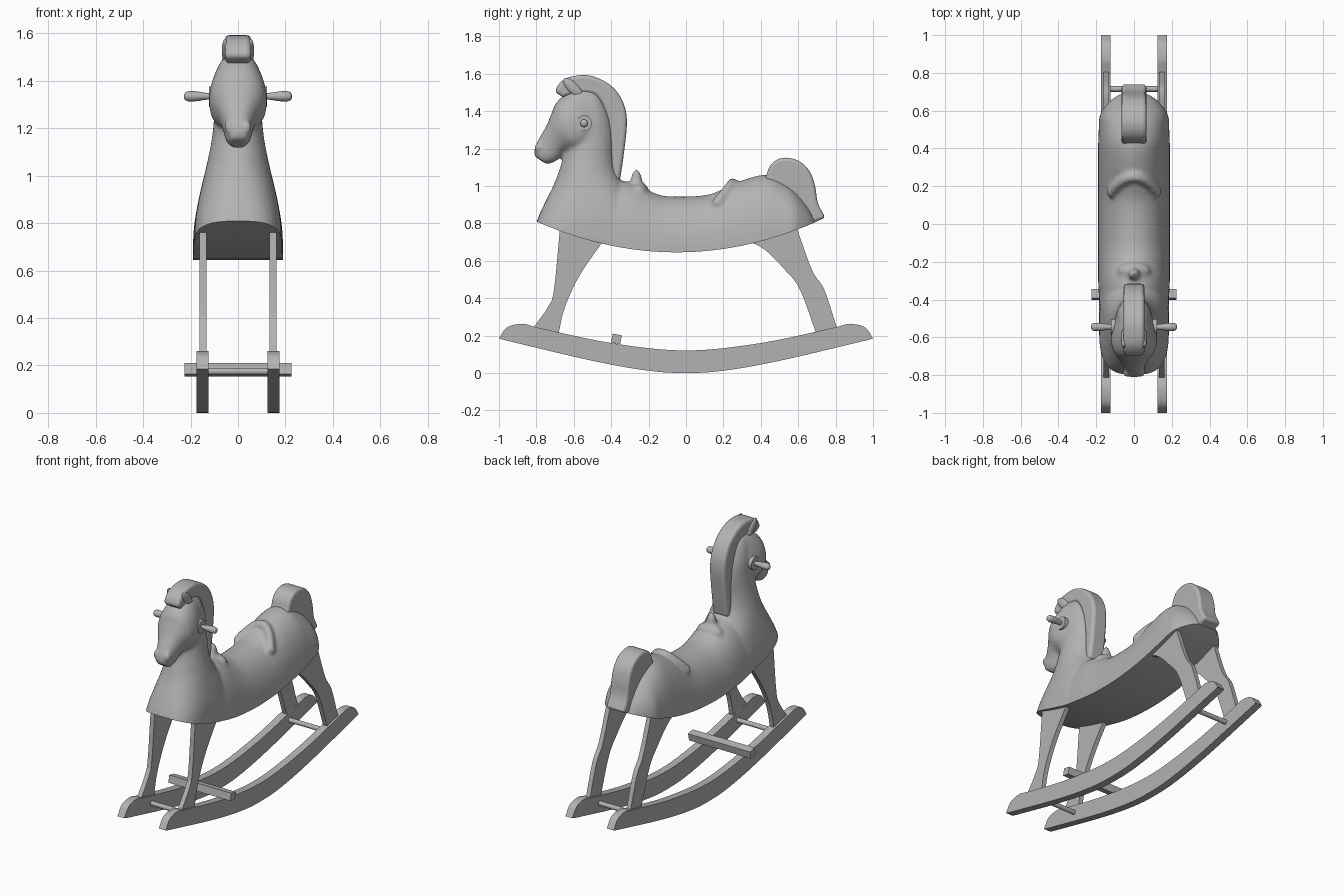
import bpy, bmesh, math
from mathutils import Matrix, Vector

if "Cube" in bpy.data.objects:
    bpy.data.objects.remove(bpy.data.objects["Cube"], do_unlink=True)

grey = bpy.data.materials.new("plain grey")
grey.use_nodes = True
grey.diffuse_color = (0.45, 0.45, 0.45, 1)
grey.node_tree.nodes["Principled BSDF"].inputs["Base Color"].default_value = grey.diffuse_color


def spline(pts, n=5):
    """Smooth open curve through tuples of any size."""
    p = [Vector(q) for q in pts]
    p = [2 * p[0] - p[1]] + p + [2 * p[-1] - p[-2]]
    out = []
    for a, b, c, d in zip(p, p[1:], p[2:], p[3:]):
        for i in range(n):
            t = i / n
            out.append((2 * b + (c - a) * t + (2 * a - 5 * b + 4 * c - d) * t * t
                        + (3 * b - a - 3 * c + d) * t ** 3) / 2)
    return out + [p[-2]]


def finish(name, bm, angle=40):
    bmesh.ops.recalc_face_normals(bm, faces=bm.faces)
    mesh = bpy.data.meshes.new(name)
    bm.to_mesh(mesh)
    bm.free()
    mesh.materials.append(grey)
    ob = bpy.data.objects.new(name, mesh)
    bpy.context.collection.objects.link(ob)
    smooth(ob, angle)
    return ob


def smooth(ob, angle):
    bpy.ops.object.select_all(action="DESELECT")
    ob.select_set(True)
    bpy.context.view_layer.objects.active = ob
    bpy.ops.object.shade_smooth_by_angle(angle=math.radians(angle))


def apply(ob, kind, **settings):
    mod = ob.modifiers.new(kind.title(), kind)
    for key, value in settings.items():
        setattr(mod, key, value)
    bpy.context.view_layer.objects.active = ob
    bpy.ops.object.modifier_apply(modifier=mod.name)


def prism(name, profile, x0, x1, bevel=0):
    """Side profile in y, z extruded across x."""
    bm = bmesh.new()
    face = bm.faces.new([bm.verts.new((x0, p[0], p[1])) for p in profile])
    new = bmesh.ops.extrude_face_region(bm, geom=[face])["geom"]
    bmesh.ops.translate(bm, vec=(x1 - x0, 0, 0), verts=[g for g in new if isinstance(g, bmesh.types.BMVert)])
    ob = finish(name, bm)
    if bevel:
        apply(ob, "BEVEL", width=bevel, segments=3, limit_method="ANGLE", angle_limit=math.radians(60))
        smooth(ob, 35)
    return ob


def loft(bm, rings):
    rows = [[bm.verts.new(p) for p in ring] for ring in rings]
    n = len(rows[0])
    for a, b in zip(rows, rows[1:]):
        for i in range(n):
            bm.faces.new((a[i], a[(i + 1) % n], b[(i + 1) % n], b[i]))
    bm.faces.new(rows[0])
    bm.faces.new(rows[-1])


def oval(a, b, hw, power=2.0, n=32):
    """Rounded ring spanning points a to b (y, z) with half width hw in x."""
    ring = []
    for i in range(n):
        t = math.tau * i / n
        c, s = math.cos(t), math.sin(t)
        u = math.copysign(abs(c) ** (2 / power), c) / 2 + 0.5
        ring.append((hw * math.copysign(abs(s) ** (2 / power), s),
                     a[0] + (b[0] - a[0]) * u, a[1] + (b[1] - a[1]) * u))
    return ring


def ball(bm, loc, scale, tilt=0):
    m = Matrix.Translation(loc) @ Matrix.Rotation(math.radians(tilt), 4, "X") @ Matrix.Diagonal((*scale, 1))
    bmesh.ops.create_uvsphere(bm, u_segments=24, v_segments=14, radius=1, matrix=m)


def rod(bm, radius, length, matrix, end=None):
    bmesh.ops.create_cone(bm, cap_ends=True, segments=20, radius1=radius, radius2=end or radius,
                          depth=length, matrix=matrix)


def rim(y):
    return 0.645 + 0.165 * ((y + 0.05) / 0.75) ** 2


def part(name, builder, *args):
    bm = bmesh.new()
    builder(bm, *args)
    return finish(name, bm)


# Trunk: arched sections along y
def trunk_ring(y, top, hw):
    low = rim(y) - 0.04
    steps = [math.sin(math.pi / 2 * i / 12) for i in range(13)]
    right = [(hw * math.sqrt(1 - t ** 2.5), y, low + (top - low) * t) for t in steps]
    return right + [(-x, y, z) for x, y, z in right[-2::-1]]


trunk = [(-0.6, 0.95, 0.17), (-0.4, 1.02, 0.185), (-0.3, 1.02, 0.19), (-0.2, 0.975, 0.19),
         (-0.1, 0.945, 0.19), (0.1, 0.95, 0.19), (0.2, 0.985, 0.19), (0.3, 1.03, 0.19),
         (0.42, 1.06, 0.19), (0.5, 1.035, 0.187), (0.58, 0.98, 0.18), (0.65, 0.9, 0.13), (0.69, 0.83, 0.08)]
# Neck: height, front y, back y, half width
neck = [(0.70, -0.83, -0.2, 0.187), (0.82, -0.795, -0.25, 0.18), (0.92, -0.75, -0.28, 0.162),
        (1.0, -0.71, -0.33, 0.143), (1.08, -0.68, -0.37, 0.125), (1.16, -0.655, -0.385, 0.11),
        (1.26, -0.64, -0.385, 0.1), (1.36, -0.62, -0.4, 0.095), (1.46, -0.6, -0.44, 0.075), (1.52, -0.58, -0.48, 0.04)]
# Head: upper edge y z, lower edge y z, half width
head = [(-0.5, 1.54, -0.44, 1.42, 0.04), (-0.6, 1.52, -0.44, 1.33, 0.085), (-0.69, 1.45, -0.47, 1.25, 0.118),
        (-0.72, 1.385, -0.55, 1.19, 0.118), (-0.75, 1.315, -0.64, 1.185, 0.083),
        (-0.785, 1.255, -0.675, 1.15, 0.063), (-0.81, 1.2, -0.7, 1.13, 0.055), (-0.812, 1.16, -0.745, 1.115, 0.04)]

bm = bmesh.new()
loft(bm, [trunk_ring(*s) for s in spline(trunk, 4)])
loft(bm, [oval((f, z), (b, z), hw, 2 + max(0, 1.05 - z) * 4) for z, f, b, hw in spline(neck, 4)])
loft(bm, [oval((a, b), (c, d), hw, 2.3) for a, b, c, d, hw in spline(head, 4)])
# Saddle horn and raised seat back
ball(bm, (0, -0.265, 0.99), (0.035, 0.035, 0.1))
ball(bm, (0, -0.25, 0.97), (0.09, 0.05, 0.05))
for i in range(-8, 9):
    u = i / 8
    ball(bm, (0.12 * u, 0.25 - 0.08 * u * u, 1.01 - 0.1 * u * u), (0.025, 0.03, 0.033))
# Nostrils and cheeks
for side in (-1, 1):
    ball(bm, (side * 0.04, -0.79, 1.205), (0.018, 0.022, 0.026))
body = finish("horse_body", bm)
apply(body, "REMESH", mode="VOXEL", voxel_size=0.011)
apply(body, "SMOOTH", factor=0.5, iterations=6)
# Trim the underside to a clean curved rim
ys = [-1 + i / 20 for i in range(41)]
cutter = prism("underside_cutter", [(y, rim(y)) for y in ys] + [(1, 0.3), (-1, 0.3)], -0.4, 0.4)
cutter.hide_render = True
apply(body, "BOOLEAN", operation="DIFFERENCE", solver="EXACT", object=cutter)
bpy.data.objects.remove(cutter, do_unlink=True)
smooth(body, 40)

# Mane with forelock, and tail
mane = spline([(-0.66, 1.475), (-0.695, 1.505), (-0.675, 1.55), (-0.62, 1.583), (-0.513, 1.59), (-0.406, 1.54),
               (-0.342, 1.46), (-0.316, 1.353), (-0.33, 1.19), (-0.353, 1.03)])
mane += spline([(-0.4, 1.03), (-0.4, 1.2), (-0.42, 1.36), (-0.48, 1.48), (-0.58, 1.5)])
prism("mane", mane, -0.055, 0.055, 0.02)
tail = spline([(0.42, 1.03), (0.455, 1.115), (0.52, 1.15), (0.6, 1.135), (0.66, 1.08),
               (0.69, 1.0), (0.705, 0.91), (0.745, 0.83)])
tail += [(0.66, 0.795), (0.58, 0.88), (0.5, 0.97)]
prism("tail", tail, -0.065, 0.065, 0.025)

# Rocker, leg and foot profiles
rocker = spline([(-1, 0.185), (-0.955, 0.245), (-0.87, 0.262), (-0.78, 0.24), (-0.4, 0.16), (0, 0.12),
                 (0.4, 0.16), (0.78, 0.24), (0.87, 0.262), (0.955, 0.245), (1, 0.185)])
rocker += spline([(0.98, 0.178), (0.5, 0.065), (0.2, 0.012), (0, 0), (-0.2, 0.012), (-0.5, 0.065), (-0.98, 0.178)])
front_leg = spline([(-0.818, 0.24), (-0.738, 0.353), (-0.706, 0.444), (-0.674, 0.77)])
front_leg += spline([(-0.43, 0.72), (-0.45, 0.695), (-0.567, 0.524), (-0.647, 0.353), (-0.684, 0.2)])
back_leg = spline([(0.807, 0.24), (0.74, 0.444), (0.674, 0.55), (0.594, 0.77)])
back_leg += spline([(0.32, 0.71), (0.42, 0.66), (0.53, 0.55), (0.61, 0.444), (0.7, 0.2)])

turn = Matrix.Rotation(math.pi / 2, 4, "Y")
for side, word in ((1, "left"), (-1, "right")):
    prism("rocker_" + word, rocker, side * 0.125, side * 0.175)
    prism("front_leg_" + word, front_leg, side * 0.132, side * 0.162)
    prism("back_leg_" + word, back_leg, side * 0.132, side * 0.162)
    # Ear
    part("ear_" + word, ball, (side * 0.054, -0.605, 1.525), (0.014, 0.028, 0.068), 45)
    # Turned hand grip with collar
    bm = bmesh.new()
    rod(bm, 0.042, 0.03, Matrix.Translation((side * 0.108, -0.545, 1.335)) @ turn)
    grip = spline([(0.09, 0.014), (0.13, 0.014), (0.17, 0.02), (0.2, 0.022), (0.22, 0.018), (0.228, 0.006)], 3)
    loft(bm, [[(side * x, -0.545 + r * math.cos(math.tau * i / 16), 1.335 + r * math.sin(math.tau * i / 16))
               for i in range(16)] for x, r in grip])
    finish("hand_grip_" + word, bm)

# Round cross bars and square foot rest
for name, y in (("front_cross_bar", -0.715), ("back_cross_bar", 0.715)):
    part(name, rod, 0.015, 0.27, Matrix.Translation((0, y, 0.175)) @ turn)
bm = bmesh.new()
bmesh.ops.create_cube(bm, size=1, matrix=Matrix.Translation((0, -0.372, 0.182))
                      @ Matrix.Rotation(math.radians(-11), 4, "X") @ Matrix.Diagonal((0.45, 0.05, 0.048, 1)))
finish("foot_rest", bm)
